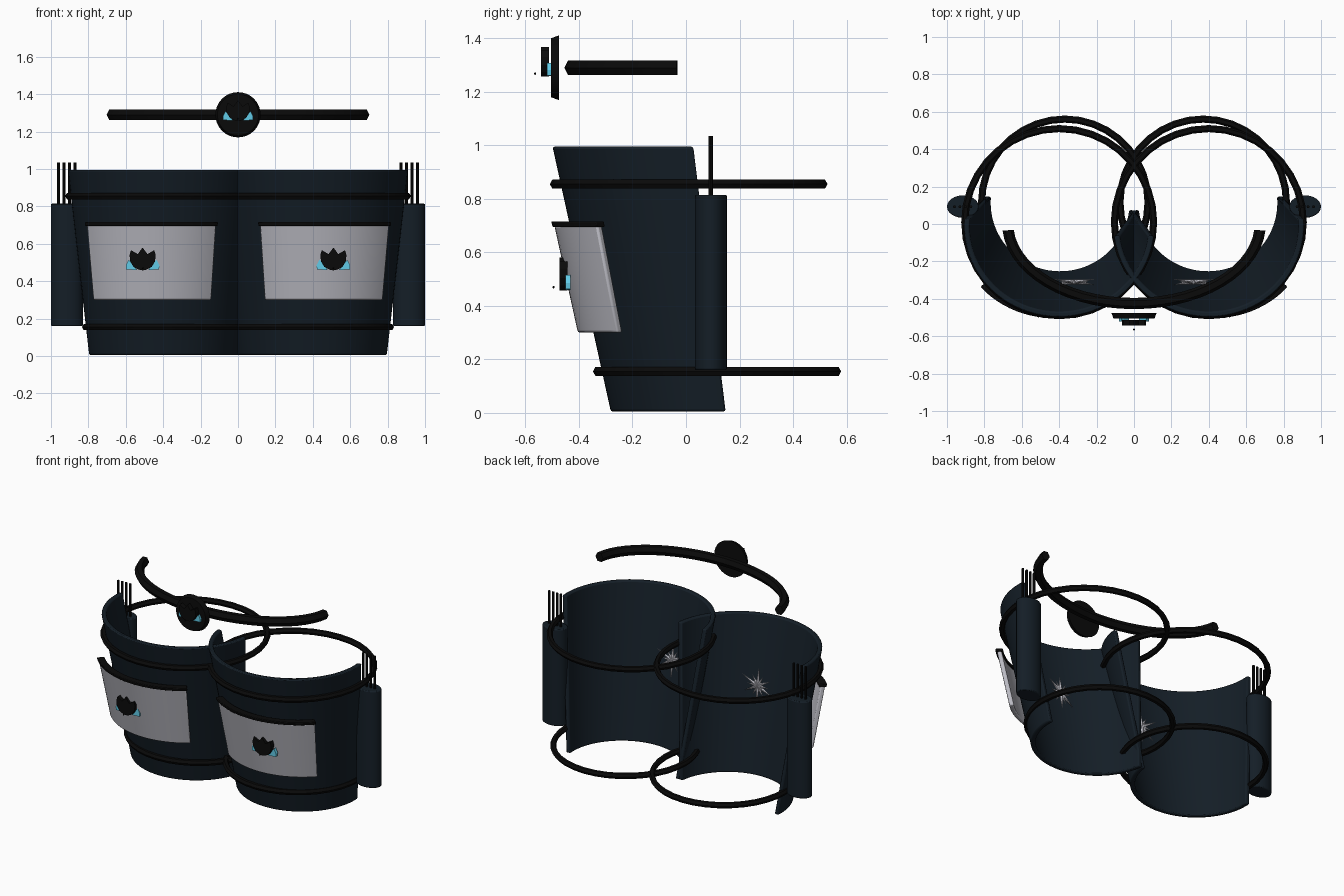
import bpy, bmesh, math
from mathutils import Matrix, Vector

if "Cube" in bpy.data.objects:
    bpy.data.objects.remove(bpy.data.objects["Cube"])


def material(name, rgb):
    m = bpy.data.materials.new(name)
    m.diffuse_color = (*rgb, 1)
    m.use_nodes = True
    m.node_tree.nodes["Principled BSDF"].inputs["Base Color"].default_value = m.diffuse_color
    return m


NAVY = material("navy", (0.007, 0.013, 0.02))
BLACK = material("black", (0.003, 0.003, 0.003))
SILVER = material("silver", (0.5, 0.5, 0.55))
BLUE = material("blue", (0.12, 0.6, 0.8))


def finish(name, bm, mat, bevel=0.0, smooth=True):
    bmesh.ops.recalc_face_normals(bm, faces=bm.faces)
    me = bpy.data.meshes.new(name)
    bm.to_mesh(me)
    bm.free()
    ob = bpy.data.objects.new(name, me)
    bpy.context.collection.objects.link(ob)
    me.materials.append(mat)
    if bevel:
        b = ob.modifiers.new("bevel", "BEVEL")
        b.width, b.segments, b.limit_method = bevel, 2, "ANGLE"
    if smooth:
        bpy.context.view_layer.objects.active = ob
        ob.select_set(True)
        bpy.ops.object.shade_smooth_by_angle(angle=math.radians(35))
        ob.select_set(False)
    return ob


def leg_point(s, deg, z, off):
    # point on the tapered, leaning guard surface; 0 degrees is front, positive is outward
    a = math.radians(deg)
    rx, ry, cy = 0.4 + 0.11 * z + off, 0.395 + 0.09 * z + off, 0.115 - 0.13 * z
    return Vector((s * (0.395 + 0.005 * z + rx * math.sin(a)), cy - ry * math.cos(a), z))


def sweep(bm, rings, closed=False):
    # skins a row of equal rings, capping the ends if open
    rows = [[bm.verts.new(p) for p in r] for r in rings]
    n, m = len(rows), len(rows[0])
    for i in range(n if closed else n - 1):
        a, b = rows[i], rows[(i + 1) % n]
        for j in range(m):
            k = (j + 1) % m
            bm.faces.new((a[j], a[k], b[k], b[j]))
    if not closed:
        bm.faces.new(rows[0])
        bm.faces.new(rows[-1])


def curved_slab(name, s, a0, a1, z0, z1, o0, o1, mat, bevel, n=32, dx=0.0, dy=0.0):
    bm = bmesh.new()
    rings = []
    for i in range(n + 1):
        a = a0 + (a1 - a0) * i / n
        rings.append([leg_point(s, a, z, o) + Vector((s * dx, dy, 0)) for z, o in
                      ((z0, o0), (z0, o1), (z1, o1), (z1, o0))])
    sweep(bm, rings)
    return finish(name, bm, mat, bevel)


def oval_band(name, c, rx, ry, tr, tz, t0, t1, mat, n=36):
    # six-sided band along an elliptical path; a full turn closes it
    closed = abs(t1 - t0 - 360) < 0.01
    bm = bmesh.new()
    rings = []
    for i in range(n if closed else n + 1):
        t = math.radians(t0 + (t1 - t0) * i / n)
        ring = []
        for j in range(6):
            q = math.tau * j / 6
            d = tr * math.cos(q)
            ring.append(Vector(c) + Vector(((rx + d) * math.cos(t), (ry + d) * math.sin(t),
                                            tz * math.sin(q) / 0.866)))
        rings.append(ring)
    sweep(bm, rings, closed)
    return finish(name, bm, mat)


def column(name, c, rx, ry, z0, z1, mat, n=24, bevel=0.0):
    bm = bmesh.new()
    bmesh.ops.create_cone(bm, cap_ends=True, segments=n, radius1=1, radius2=1, depth=1)
    bmesh.ops.transform(bm, verts=bm.verts, matrix=Matrix.Translation((c[0], c[1], (z0 + z1) / 2))
                        @ Matrix.Diagonal((rx, ry, z1 - z0, 1)))
    return finish(name, bm, mat, bevel)


def plate_xz(name, outline, o, scale, y0, y1, mat):
    # extruded flat outline facing the front
    bm = bmesh.new()
    sweep(bm, [[Vector((o[0] + x * scale, y, o[1] + z * scale)) for x, z in outline]
               for y in (y0, y1)])
    return finish(name, bm, mat, smooth=False)


PETALS = [(0, .08), (.026, .045), (.062, .066), (.07, .04), (.066, .005), (.048, -.024), (.02, -.038)]
FLOWER = PETALS + [(0, -.042)] + [(-x, z) for x, z in PETALS[:0:-1]]
FIN = [(.03, -.04), (.088, -.037), (.09, -.015), (.075, .015), (.06, .0), (.045, -.02)]


def emblem(prefix, o, y, scale):
    # dark flower with blue fins and a small stud in front
    plate_xz(prefix + "_flower", FLOWER, o, scale, y - 0.03, y, BLACK)
    for side in (-1, 1):
        plate_xz(prefix + "_fin", [(side * x, z) for x, z in FIN], o, scale,
                 y - 0.008, y + 0.012, BLUE)
    bm = bmesh.new()
    bmesh.ops.create_icosphere(bm, subdivisions=1, radius=0.005,
                               matrix=Matrix.Translation((o[0], y - 0.052, o[1] - 0.03 * scale)))
    finish(prefix + "_stud", bm, BLACK)


for s in (-1, 1):
    # guard shell
    curved_slab("leg_guard", s, -84, 95, 0.005, 0.995, -0.03, 0, NAVY, 0.008, 40)
    # front pocket panel with dark rim
    curved_slab("front_panel", s, -38.5, 47.5, 0.3, 0.7, 0.005, 0.034, SILVER, 0.008, 20, 0.035, -0.024)
    curved_slab("panel_rim", s, -39, 48, 0.695, 0.716, -0.005, 0.042, BLACK, 0.004, 20, 0.035, -0.024)
    emblem("panel_emblem", (s * 0.51, 0.5), -0.443, 1.0)
    # straps around the leg
    oval_band("upper_strap", (s * 0.4, 0.01, 0.855), 0.505, 0.5, 0.019, 0.017, 0, 360, BLACK)
    oval_band("lower_strap", (s * 0.37, 0.116, 0.155), 0.445, 0.445, 0.019, 0.017, 0, 360, BLACK)
    # side holder with rods
    column("side_holder", (s * 0.915, 0.093), 0.085, 0.06, 0.16, 0.815, NAVY, 24, 0.006)
    for x in (0.872, 0.901, 0.931, 0.96):
        column("holder_rod", (s * x, 0.092), 0.008, 0.008, 0.7, 1.035, BLACK, 8)
    # burst of spikes on the inner face
    bm = bmesh.new()
    for i in range(12):
        t = math.tau * i / 12
        length = 0.125 if i % 2 else 0.08
        d = Vector((math.cos(t), 0.12 * math.sin(3 * t), math.sin(t))).normalized()
        mat = (Matrix.Translation(Vector((s * 0.32, -0.31, 0.58)) + d * length / 2)
               @ d.to_track_quat("Z", "Y").to_matrix().to_4x4())
        bmesh.ops.create_cone(bm, cap_ends=True, segments=5, radius1=0.014, radius2=0,
                              depth=length, matrix=mat)
    finish("inner_burst", bm, SILVER, smooth=False)

# headband
oval_band("headband", (0, 0, 1.29), 0.675, 0.425, 0.03, 0.028, 184.5, 355.5, BLACK, 28)

# headband disc and its emblem
bm = bmesh.new()
bmesh.ops.create_cone(bm, cap_ends=True, segments=32, radius1=0.121, radius2=0.11, depth=0.03,
                      matrix=Matrix.Translation((0, -0.49, 1.29)) @ Matrix.Rotation(math.pi / 2, 4, "X"))
finish("headband_disc", bm, BLACK)
emblem("disc_emblem", (0, 1.295), -0.512, 0.9)
